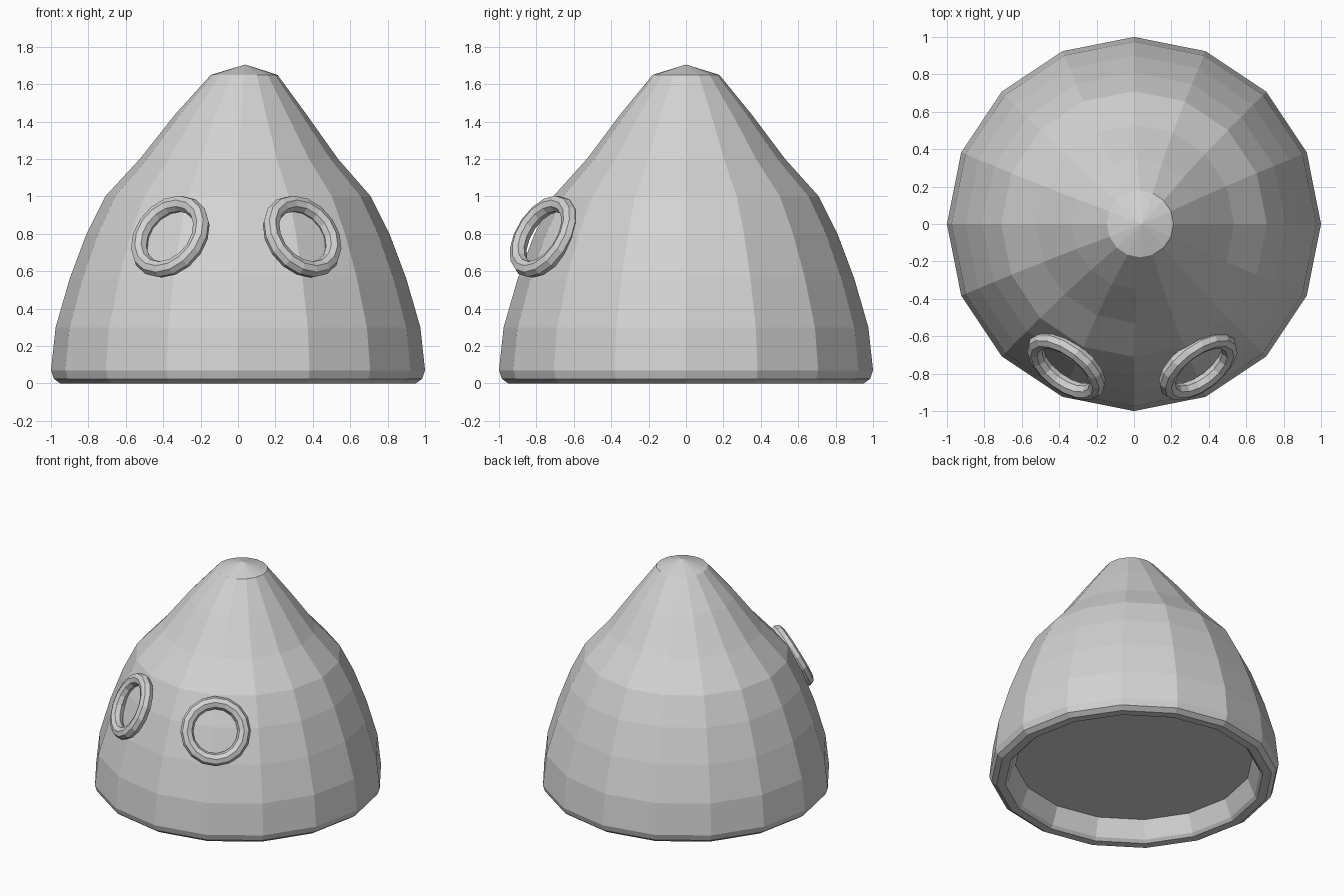
import bpy
import bmesh
import math
from mathutils import Vector

default_cube = bpy.data.objects.get("Cube")
if default_cube:
    bpy.data.objects.remove(default_cube, do_unlink=True)

# One plain grey for everything
SHADE = (0.65, 0.65, 0.65, 1.0)
grey = bpy.data.materials.new("plain_grey")
grey.use_nodes = True
grey.diffuse_color = SHADE
grey.node_tree.nodes["Principled BSDF"].inputs["Base Color"].default_value = SHADE


def finish(bm, name):
    bmesh.ops.recalc_face_normals(bm, faces=bm.faces[:])
    mesh = bpy.data.meshes.new(name)
    bm.to_mesh(mesh)
    bm.free()
    mesh.materials.append(grey)
    obj = bpy.data.objects.new(name, mesh)
    bpy.context.collection.objects.link(obj)
    return obj


def lathe(name, profile, sides):
    """Skin stacked rings of (radius, height, x shift); zero radius is a pole."""
    bm = bmesh.new()
    rings = []
    for radius, z, shift in profile:
        count = sides if radius else 1
        rings.append([bm.verts.new((shift + radius * math.cos(math.tau * i / sides),
                                    radius * math.sin(math.tau * i / sides), z))
                      for i in range(count)])
    for low, high in zip(rings, rings[1:]):
        for i in range(sides):
            j = (i + 1) % sides
            corners = [low[i % len(low)], low[j % len(low)],
                       high[j % len(high)], high[i % len(high)]]
            bm.faces.new(list(dict.fromkeys(corners)))
    return finish(bm, name)


def torus(name, centre, normal, major, minor, sides, section):
    bm = bmesh.new()
    rings = []
    for i in range(sides):
        a = math.tau * i / sides
        ring = []
        for k in range(section):
            b = math.tau * k / section
            r = major + minor * math.cos(b)
            ring.append(bm.verts.new((r * math.cos(a), r * math.sin(a), minor * math.sin(b))))
        rings.append(ring)
    for i in range(sides):
        here, there = rings[i], rings[(i + 1) % sides]
        for k in range(section):
            n = (k + 1) % section
            bm.faces.new((here[k], there[k], there[n], here[n]))
    obj = finish(bm, name)
    obj.location = centre
    obj.rotation_euler = Vector(normal).to_track_quat("Z", "Y").to_euler()
    return obj


# Faceted capsule: recessed base, rounded rim, domed wall, cone and leaning tip
lathe("capsule_shell", [
    (0, 0.15, 0), (0.82, 0.15, 0),
    (0.87, 0.02, 0), (0.89, 0, 0),
    (0.95, 0, 0), (0.985, 0.025, 0), (1.0, 0.07, 0),
    (0.975, 0.3, 0), (0.9, 0.56, 0), (0.81, 0.8, 0), (0.71, 1.0, 0),
    (0.53, 1.2, 0.005), (0.35, 1.44, 0.015), (0.178, 1.65, 0.033),
    (0, 1.705, 0.04)], 16)

# Two porthole rings on the front
for side, x in (("right", -0.362), ("left", 0.343)):
    sign = math.copysign(1, x)
    torus(side + "_porthole_ring", (x, -0.76, 0.785),
          (sign * 0.537, -0.712, 0.453), 0.197, 0.045, 16, 8)
